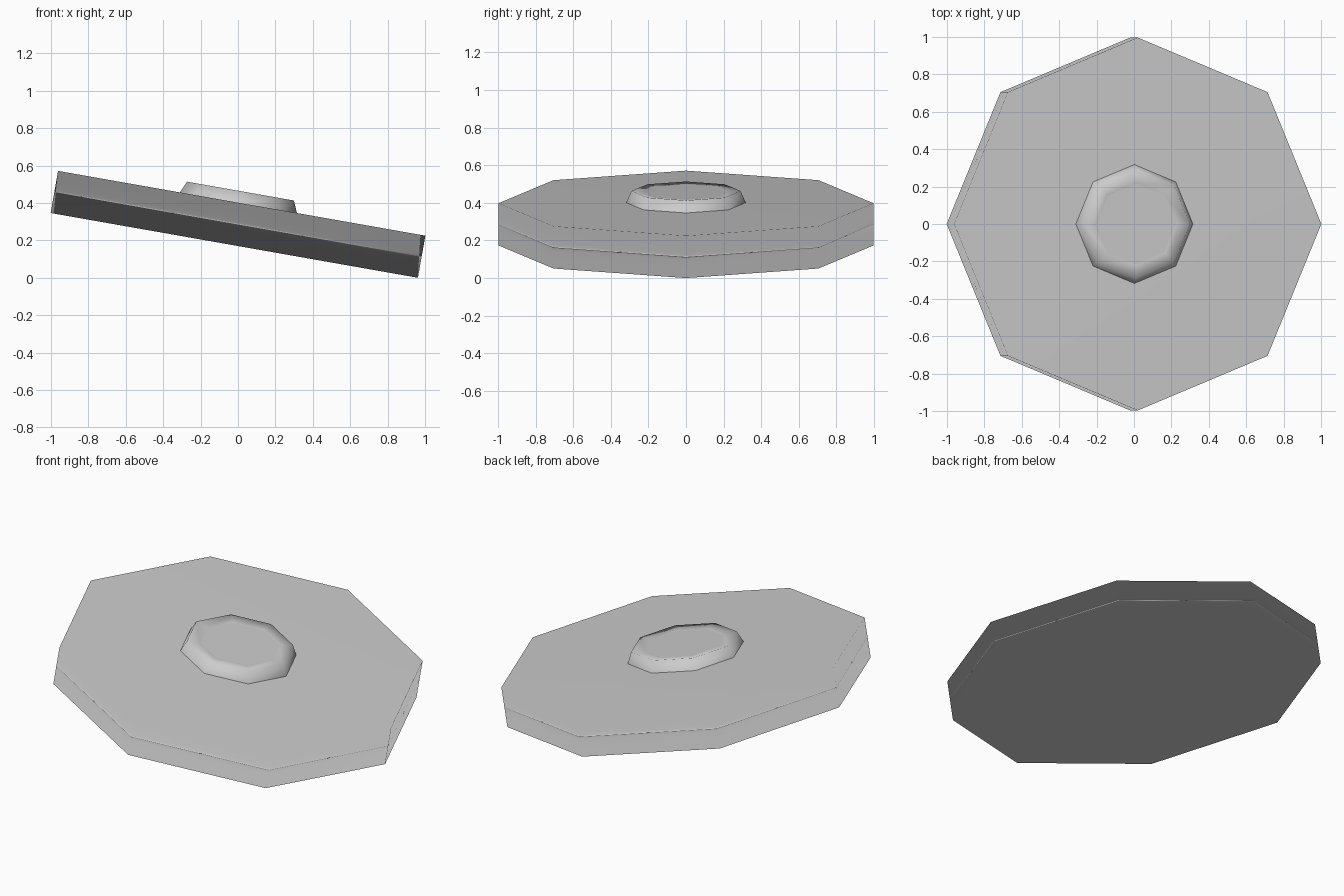
import bpy
import bmesh
from math import radians, sin, cos, tau
from mathutils import Matrix

if "Cube" in bpy.data.objects:
    bpy.data.objects.remove(bpy.data.objects["Cube"])

TILT = radians(10)
RADIUS, THICK = 0.997, 0.2285
CENTRE_Z = RADIUS * sin(TILT) + THICK / 2 * cos(TILT)
FRAME = Matrix.Translation((0, 0, CENTRE_Z)) @ Matrix.Rotation(TILT, 4, 'Y')
SIDES = 8


def lathe(name, profile, offset=(0, 0, 0), cap_start=False, cap_end=False):
    """Revolve (radius, height) points into a smooth eight-sided part."""
    bm = bmesh.new()
    loops = [[bm.verts.new((r * cos(tau * i / SIDES), r * sin(tau * i / SIDES), h))
              for i in range(SIDES)] for r, h in profile]
    for a, b in zip(loops, loops[1:]):
        for i in range(SIDES):
            j = (i + 1) % SIDES
            bm.faces.new((a[i], a[j], b[j], b[i]))
    if cap_start:
        bm.faces.new(loops[0][::-1])
    if cap_end:
        bm.faces.new(loops[-1])
    mesh = bpy.data.meshes.new(name)
    bm.to_mesh(mesh)
    bm.free()
    mesh.transform(FRAME @ Matrix.Translation(offset))
    mesh.shade_smooth()
    ob = bpy.data.objects.new(name, mesh)
    bpy.context.collection.objects.link(ob)
    # Large faces dominate the shading, so the caps stay flat
    mod = ob.modifiers.new("weighted", 'WEIGHTED_NORMAL')
    mod.mode = 'FACE_AREA'
    mod.weight = 90
    return ob


# Tilted eight-sided plate
lathe("plate", [(RADIUS, -THICK / 2), (RADIUS, THICK / 2)],
      cap_start=True, cap_end=True)

# Raised rim on the plate and the shallow panel it surrounds
top = (-0.018, 0, THICK / 2)
lathe("rim", [(0.32, -0.005), (0.29, 0.063), (0.217, 0.055)], top)
lathe("rim_panel", [(0.217, 0.055)], top, cap_end=True)
